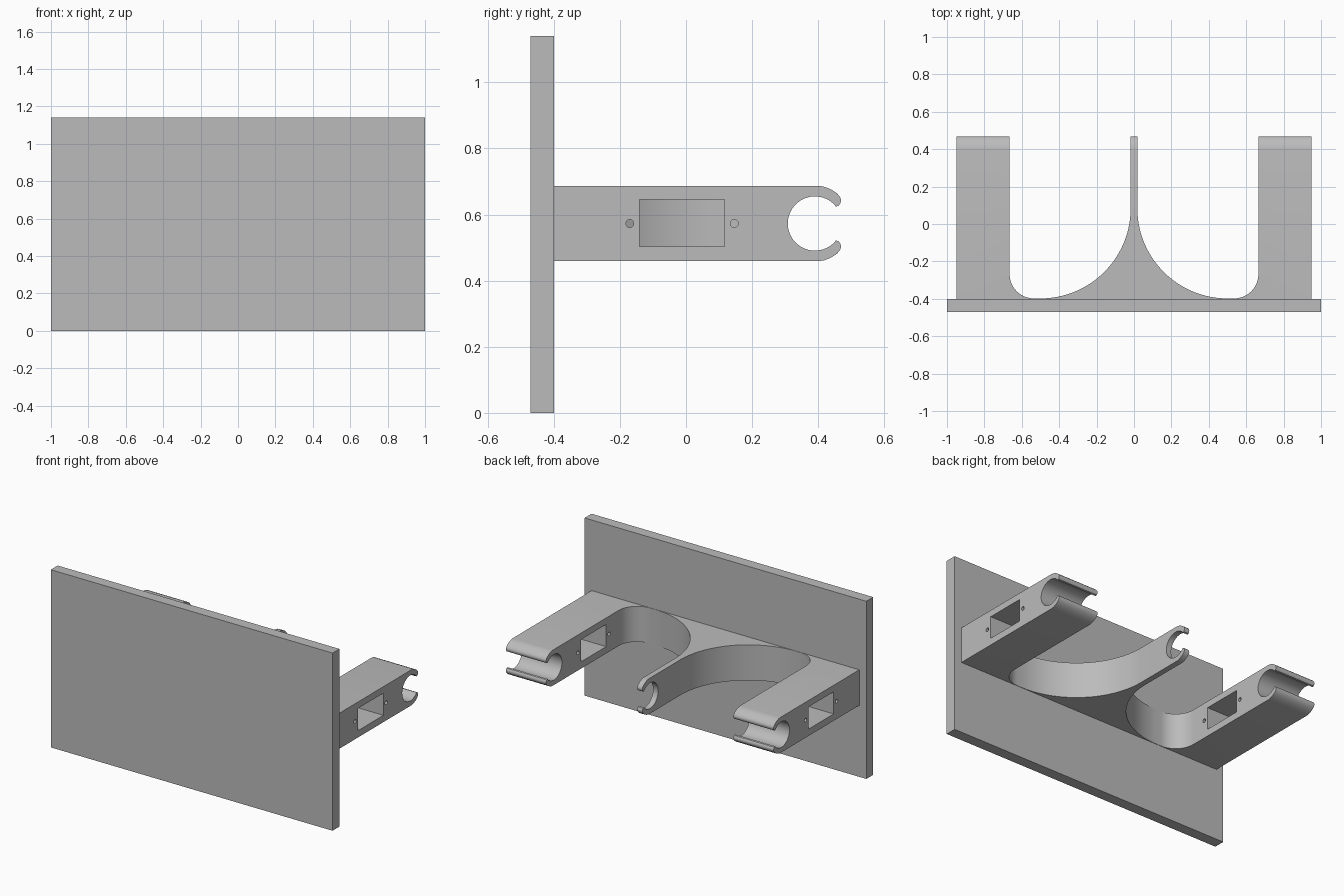
import bpy, bmesh
from math import sin, cos, pi, radians
from mathutils import Vector

cube = bpy.data.objects.get("Cube")
if cube:
    bpy.data.objects.remove(cube)

grey = bpy.data.materials.new("plain_grey")
grey.use_nodes = True
colour = (0.5, 0.5, 0.5, 1)
grey.diffuse_color = colour
grey.node_tree.nodes["Principled BSDF"].inputs["Base Color"].default_value = colour


def arc(cx, cy, r, a0, a1, n):
    """Points on an arc, angles in degrees."""
    angles = [radians(a0 + (a1 - a0) * i / n) for i in range(n + 1)]
    return [(cx + r * cos(a), cy + r * sin(a)) for a in angles]


def prism(name, outline, low, high, axis):
    """Extrude an outline along z (points are x, y) or along x (points are y, z)."""
    place = (lambda p: (p[0], p[1], low)) if axis == "z" else (lambda p: (low, p[0], p[1]))
    shift = Vector((0, 0, high - low)) if axis == "z" else Vector((high - low, 0, 0))
    bm = bmesh.new()
    face = bm.faces.new([bm.verts.new(place(p)) for p in outline])
    new = bmesh.ops.extrude_face_region(bm, geom=[face])["geom"]
    bmesh.ops.translate(bm, vec=shift, verts=[g for g in new if isinstance(g, bmesh.types.BMVert)])
    bmesh.ops.recalc_face_normals(bm, faces=bm.faces)
    mesh = bpy.data.meshes.new(name)
    bm.to_mesh(mesh)
    bm.free()
    mesh.materials.append(grey)
    obj = bpy.data.objects.new(name, mesh)
    bpy.context.collection.objects.link(obj)
    return obj


def cut(target, cutter, operation):
    """Apply a boolean and discard the cutter."""
    mod = target.modifiers.new("cut", "BOOLEAN")
    mod.operation, mod.solver, mod.object = operation, "EXACT", cutter
    bpy.context.view_layer.objects.active = target
    bpy.ops.object.modifier_apply(modifier=mod.name)
    bpy.data.objects.remove(cutter)


def rect(a0, a1, b0, b1):
    return [(a0, b0), (a1, b0), (a1, b1), (a0, b1)]


# Backing plate
prism("back_plate", rect(-1, 1, -0.47, -0.4), 0, 1.14, "z")

# Bracket plan: two outer arms and a flared central web
half = [(0.95, -0.4), (0.95, 0.5), (0.665, 0.5)]
half += arc(0.535, -0.268, 0.13, 0, -90, 16)
half += arc(0.5, 0.084, 0.482, -90, -180, 40) + [(0.018, 0.5)]
plan = half + [(-x, y) for x, y in reversed(half)]
bracket = prism("bracket", plan, 0.4, 0.75, "z")

# Side profile with an open clip at the end
mid = 0.573
lip = [(0.4, 0.114), (0.416, 0.112), (0.43, 0.107), (0.444, 0.1), (0.456, 0.092),
       (0.465, 0.082), (0.469, 0.073), (0.468, 0.063), (0.462, 0.054), (0.453, 0.051)]
upper = [(y, mid + h) for y, h in lip]
lower = [(y, mid - h) for y, h in reversed(lip)]
bore = arc(0.39, mid, 0.082, 42, 318, 48)
side = [(-0.4, mid - 0.114), (-0.4, mid + 0.114)] + upper + bore + lower
cut(bracket, prism("side_profile", side, -1.1, 1.1, "x"), "INTERSECT")

# Window and two screw holes through each outer arm
openings = [rect(-0.14, 0.117, 0.503, 0.645)]
openings += [arc(y, mid, 0.012, 0, 345, 23) for y in (-0.17, 0.146)]
for outline in openings:
    for low, high in ((0.6, 1.0), (-1.0, -0.6)):
        cut(bracket, prism("opening", outline, low, high, "x"), "DIFFERENCE")

# Smooth curved walls, sharp edges kept
bpy.ops.object.select_all(action="DESELECT")
bracket.select_set(True)
bpy.context.view_layer.objects.active = bracket
bpy.ops.object.shade_smooth_by_angle(angle=radians(30))
